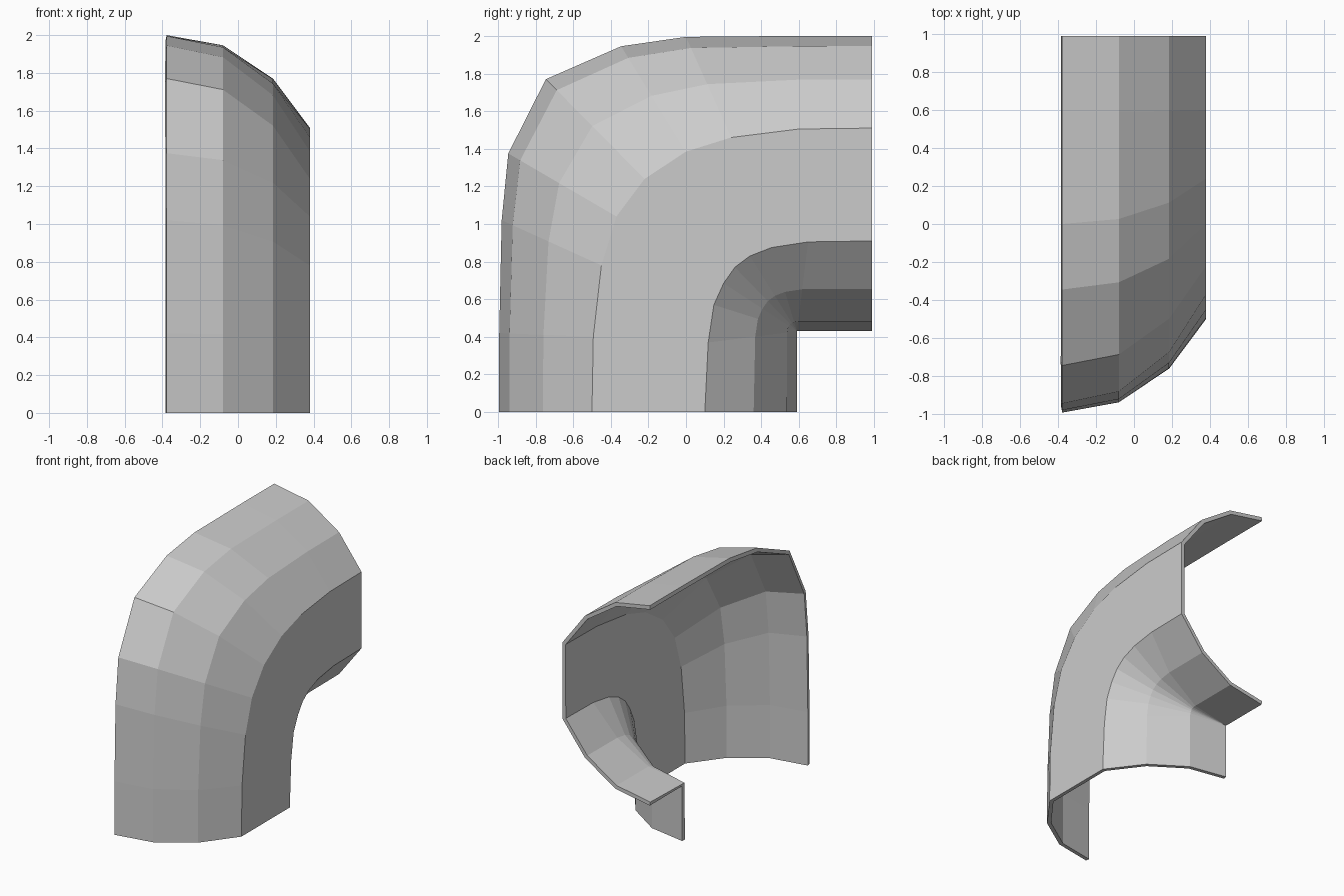
import bpy, bmesh
from mathutils import Vector

if "Cube" in bpy.data.objects:
    bpy.data.objects.remove(bpy.data.objects["Cube"])

# Side-view guide paths (y, z) around the bend, one point per station
outer = [(-.993, 0), (-.993, .42), (-.98, 1.02), (-.945, 1.375), (-.745, 1.77),
         (-.345, 1.945), (0, 1.995), (.59, 2), (.99, 2)]
shoulder_out = [(-.5, 0), (-.493, .40), (-.45, .78), (-.37, 1.04), (-.22, 1.24),
                (0, 1.385), (.24, 1.46), (.6, 1.505), (.99, 1.51)]
shoulder_in = [(.1, 0), (.118, .37), (.148, .57), (.2, .685), (.26, .77),
               (.34, .83), (.455, .875), (.65, .905), (.99, .91)]
corner = [(.59, 0)] + [(.59, .43)] * 7 + [(.99, .43)]


def strand(x, a, b, w):
    """One lengthwise edge line, blended between two guide paths."""
    return [Vector((x, *Vector(p).lerp(Vector(q), w))) for p, q in zip(a, b)]


# Half-octagonal cross-section: x position and blend of each strand
strands = [strand(x, outer, shoulder_out, w)
           for x, w in ((-.378, 0), (-.08, .11), (.185, .47), (.38, 1))]
strands += [strand(x, shoulder_in, corner, w)
            for x, w in ((.38, 0), (.185, .53), (-.08, .89), (-.378, 1))]

bm = bmesh.new()
grid = [[bm.verts.new(p) for p in s] for s in strands]
for a, b in zip(grid, grid[1:]):
    for i in range(len(a) - 1):
        bm.faces.new((a[i], a[i + 1], b[i + 1], b[i]))
bmesh.ops.remove_doubles(bm, verts=bm.verts, dist=.0005)
bmesh.ops.recalc_face_normals(bm, faces=bm.faces)
# Make the broad side wall face outward (+x)
bm.normal_update()
wall = max(bm.faces, key=lambda f: f.calc_center_median().x)
if wall.normal.x < 0:
    bmesh.ops.reverse_faces(bm, faces=bm.faces)

me = bpy.data.meshes.new("elbow_shell")
bm.to_mesh(me)
bm.free()
shell = bpy.data.objects.new("elbow_shell", me)
bpy.context.collection.objects.link(shell)

# Wall thickness, grown inward
mod = shell.modifiers.new("thickness", 'SOLIDIFY')
mod.thickness = .03
mod.offset = -1
